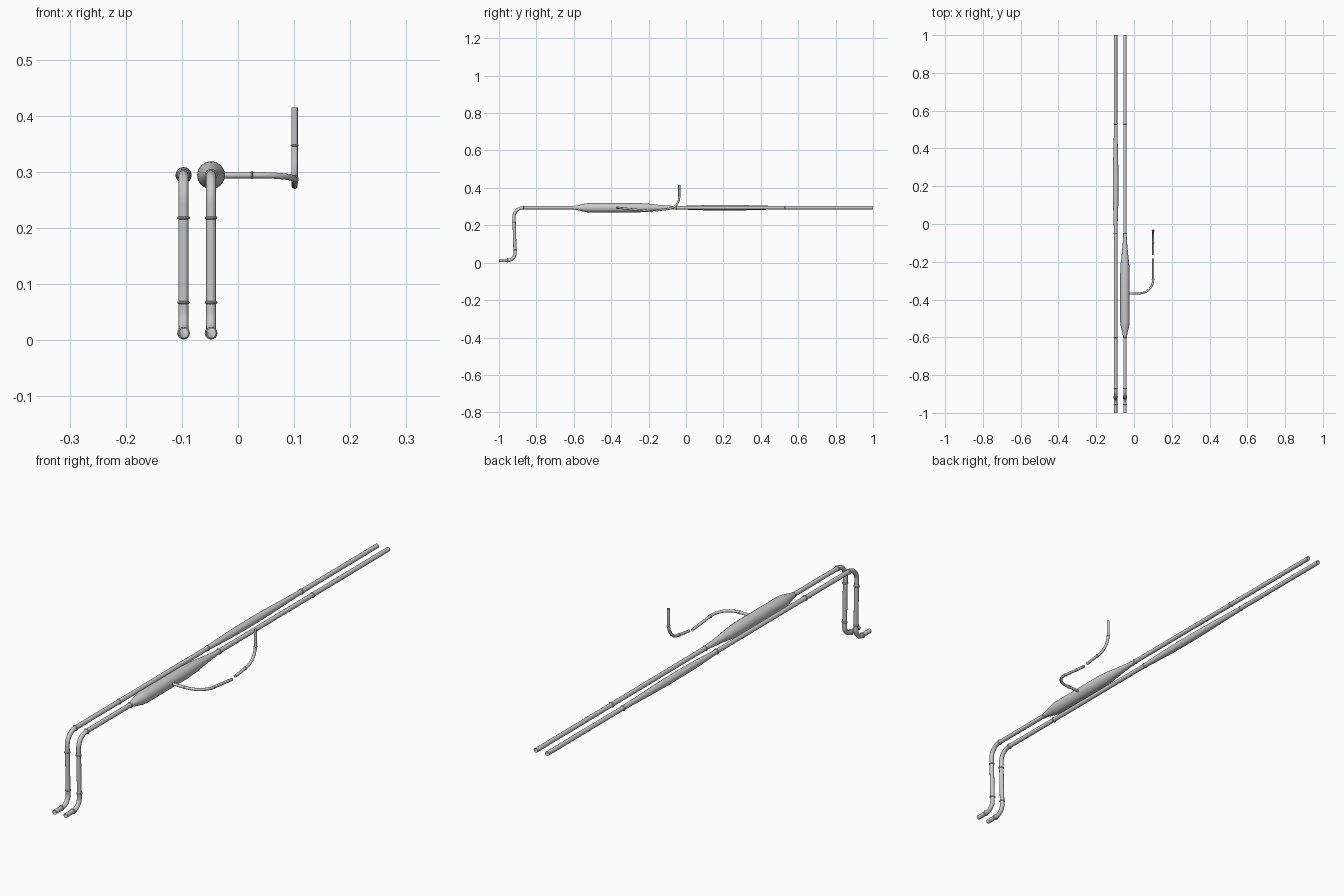
import bpy, bmesh, math
from mathutils import Vector

if "Cube" in bpy.data.objects:
    bpy.data.objects.remove(bpy.data.objects["Cube"])

SIDES = 16
R, THIN, Z = 0.0087, 0.0055, 0.294


def rounded(corners):
    """Corners are (point, trim length); each trimmed corner becomes an arc."""
    pts = []
    for i, (p, d) in enumerate(corners):
        p = Vector(p)
        if not d:
            pts.append(p)
            continue
        a = p + (Vector(corners[i - 1][0]) - p).normalized() * d
        b = p + (Vector(corners[i + 1][0]) - p).normalized() * d
        c1, c2 = a.lerp(p, 0.55), b.lerp(p, 0.55)
        for k in range(11):
            t = k / 10
            s = 1 - t
            pts.append(a * s**3 + c1 * 3 * s * s * t + c2 * 3 * s * t * t + b * t**3)
    return pts


def tube(name, pts, radii):
    """Sweep an open round tube along the points."""
    pts = [Vector(p) for p in pts]
    if not isinstance(radii, (list, tuple)):
        radii = [radii] * len(pts)
    bm = bmesh.new()
    rings, normal, last = [], None, len(pts) - 1
    for i, (p, r) in enumerate(zip(pts, radii)):
        t = (pts[min(i + 1, last)] - pts[max(i - 1, 0)]).normalized()
        if normal is None:
            normal = t.orthogonal()
        normal = (normal - t * normal.dot(t)).normalized()
        side = t.cross(normal)
        rings.append([bm.verts.new(p + r * (normal * math.cos(a) + side * math.sin(a)))
                      for a in (2 * math.pi * k / SIDES for k in range(SIDES))])
    for a, b in zip(rings, rings[1:]):
        for k in range(SIDES):
            n = (k + 1) % SIDES
            bm.faces.new((a[k], a[n], b[n], b[k]))
    mesh = bpy.data.meshes.new(name)
    bm.to_mesh(mesh)
    bm.free()
    obj = bpy.data.objects.new(name, mesh)
    bpy.context.collection.objects.link(obj)
    bpy.context.view_layer.objects.active = obj
    obj.select_set(True)
    bpy.ops.object.shade_smooth_by_angle(angle=math.radians(35))
    obj.select_set(False)
    return obj


def collar(name, p, axis, r):
    """Weld bead around a pipe joint."""
    p, t = Vector(p), Vector(axis).normalized()
    w = r * 0.32
    tube(name, [p + t * (w * k) for k in (-1, -0.6, 0, 0.6, 1)],
         [r * k for k in (1, 1.22, 1.3, 1.22, 1)])


def silencer(name, x, profile):
    tube(name, [(x, y, Z) for y, r in profile], [r for y, r in profile])


# Two main pipes: manifold bends, front run, silencer gap, tail run
for side, x, start, end in (("left", -0.097, -0.05, 0.53), ("right", -0.048, -0.60, -0.05)):
    path = rounded([((x, -1, 0.0125), 0), ((x, -0.913, 0.0125), 0.04),
                    ((x, -0.921, Z), 0.05), ((x, start, Z), 0)])
    tube(side + "_front_pipe", path, R)
    tube(side + "_tail_pipe", [(x, end, Z), (x, 1, Z)], R)
    for y in (-0.87, -0.60, -0.05, 0.53):
        collar(side + "_run_collar", (x, y, Z), (0, 1, 0), R)
    collar(side + "_inlet_collar", (x, -0.955, 0.0125), (0, 1, 0), R)
    collar(side + "_lower_collar", (x, -0.9145, 0.067), (0, -0.03, 1), R)
    collar(side + "_upper_collar", (x, -0.919, 0.218), (0, -0.03, 1), R)

# Large and slim silencers
silencer("large_silencer", -0.048,
         [(-0.60, R), (-0.585, 0.012), (-0.535, 0.0235), (-0.52, 0.025), (-0.26, 0.025),
          (-0.21, 0.0225), (-0.15, 0.016), (-0.10, 0.0115), (-0.05, R)])
silencer("slim_silencer", -0.097,
         [(-0.05, R), (0.03, 0.0115), (0.10, 0.0138), (0.16, 0.0145), (0.26, 0.0145),
          (0.34, 0.0132), (0.44, 0.0105), (0.53, R)])

# Thin side branch leaving the large silencer
tube("branch_pipe", rounded([((-0.03, -0.368, Z), 0), ((0.101, -0.366, Z), 0.07),
                             ((0.101, -0.182, 0.275), 0)]), THIN)
collar("branch_collar", (0.025, -0.367, Z), (1, 0, 0), THIN)
collar("branch_bend_collar", (0.101, -0.295, 0.2867), (0, 1, -0.1), THIN)

# Separate upturned outlet
tube("outlet_pipe", rounded([((0.101, -0.163, 0.279), 0), ((0.101, -0.036, 0.295), 0.055),
                             ((0.101, -0.036, 0.415), 0)]), THIN)
collar("outlet_lower_collar", (0.101, -0.10, 0.287), (0, 1, 0.126), THIN)
collar("outlet_upper_collar", (0.101, -0.036, 0.347), (0, 0, 1), THIN)
